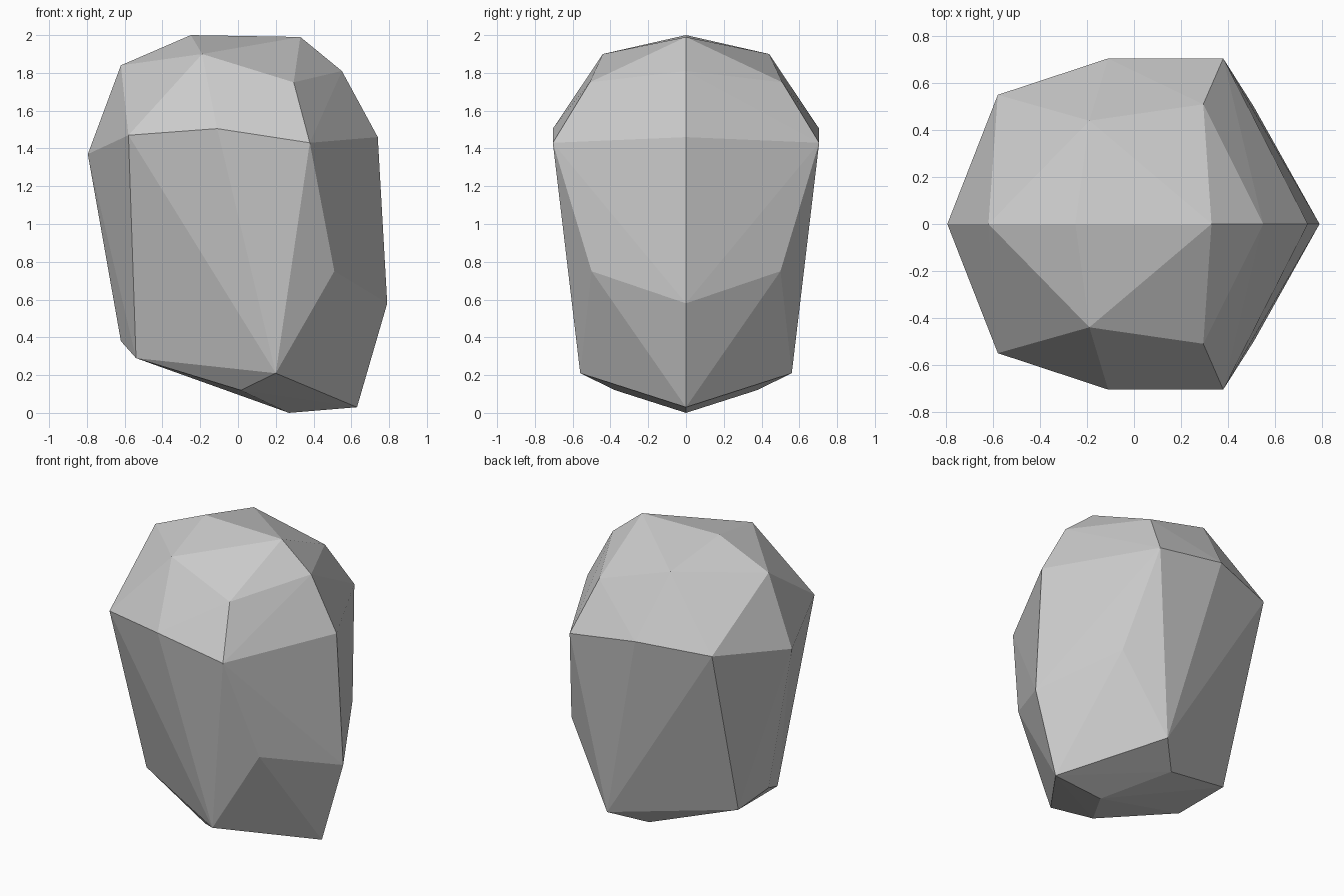
import bpy
import bmesh

default = bpy.data.objects.get("Cube")
if default:
    bpy.data.objects.remove(default, do_unlink=True)

# Stone grey
stone = bpy.data.materials.new("stone_grey")
stone.use_nodes = True
grey = (0.6, 0.6, 0.6, 1.0)
stone.diffuse_color = grey
stone.node_tree.nodes["Principled BSDF"].inputs["Base Color"].default_value = grey

# Outline of the boulder on its symmetry plane (x, z)
ridge = [
    (-0.25, 2.0), (0.33, 1.99), (0.55, 1.81), (0.74, 1.46), (0.79, 0.58),
    (0.63, 0.03), (0.27, 0.0), (-0.62, 0.38), (-0.795, 1.37), (-0.62, 1.84),
]

# Chiselled corners of one flank (x, y, z), mirrored to the other
flank = [
    (-0.19, 0.44, 1.90), (0.295, 0.51, 1.75),                       # crown
    (-0.58, 0.55, 1.47), (-0.11, 0.705, 1.505), (0.38, 0.705, 1.43),  # shoulder
    (0.51, 0.50, 0.75),                                             # waist
    (0.20, 0.56, 0.21), (-0.54, 0.21, 0.29), (0.015, 0.375, 0.12),  # foot
]

# Faceted boulder wrapped around the corners
bm = bmesh.new()
for x, z in ridge:
    bm.verts.new((x, 0, z))
for x, y, z in flank:
    for side in (-1, 1):
        bm.verts.new((x, side * y, z))
bmesh.ops.convex_hull(bm, input=bm.verts[:])
bmesh.ops.recalc_face_normals(bm, faces=bm.faces[:])

mesh = bpy.data.meshes.new("boulder")
bm.to_mesh(mesh)
bm.free()
mesh.materials.append(stone)
boulder = bpy.data.objects.new("boulder", mesh)
bpy.context.collection.objects.link(boulder)
